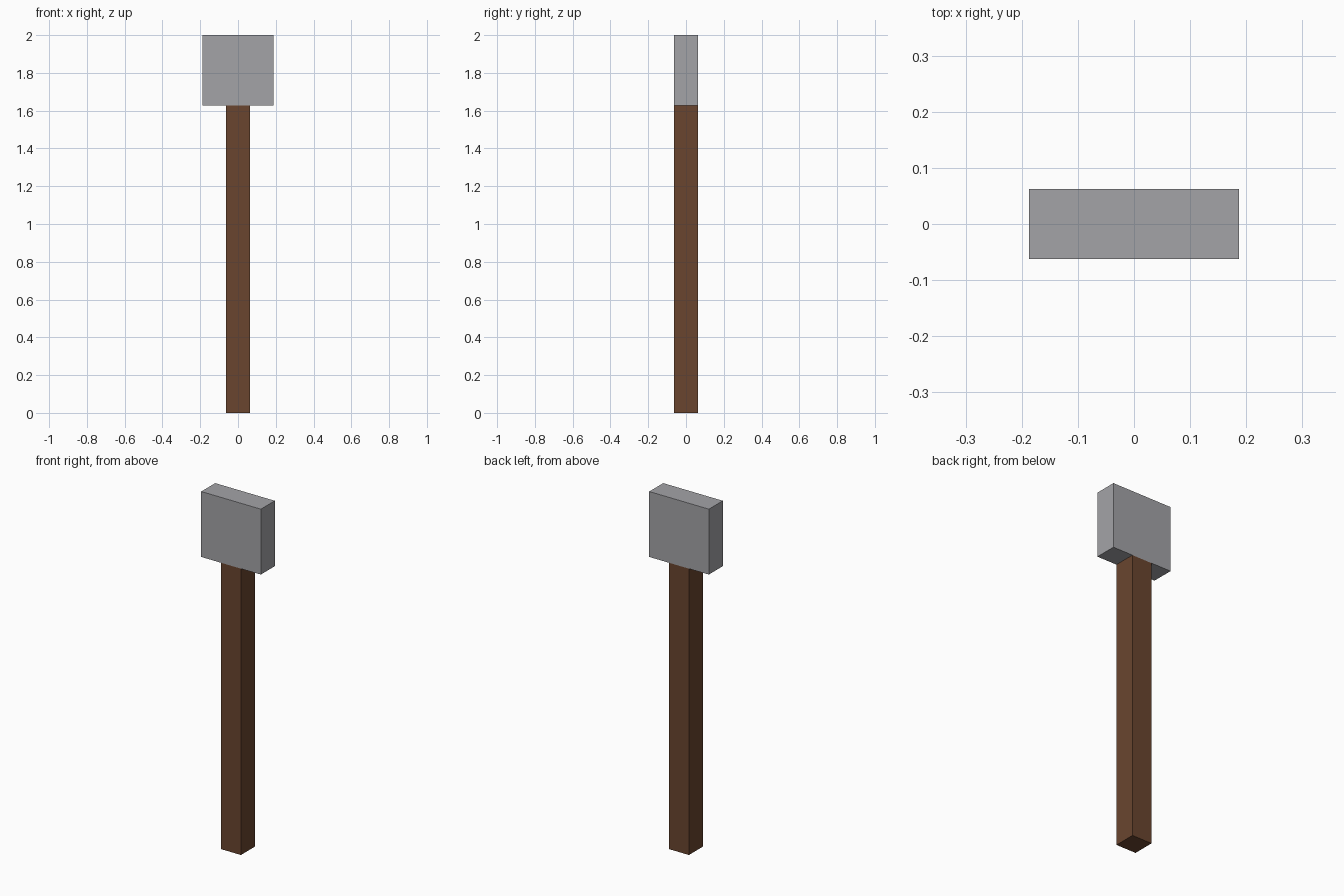
import bpy

if "Cube" in bpy.data.objects:
    bpy.data.objects.remove(bpy.data.objects["Cube"])


def material(name, rgb):
    mat = bpy.data.materials.new(name)
    mat.diffuse_color = (*rgb, 1.0)
    mat.use_nodes = True
    mat.node_tree.nodes["Principled BSDF"].inputs["Base Color"].default_value = mat.diffuse_color
    return mat


def box(name, size, bottom, mat):
    """Box centred on the z axis, standing on the given height."""
    bpy.ops.mesh.primitive_cube_add(size=1, location=(0, 0, bottom + size[2] / 2))
    obj = bpy.context.object
    obj.name = name
    obj.scale = size
    bpy.ops.object.transform_apply(location=False, rotation=False, scale=True)
    obj.data.materials.append(mat)
    return obj


wood = material("brown wood", (0.144, 0.060, 0.028))
stone = material("grey stone", (0.371, 0.371, 0.390))

THICKNESS = 0.125
HANDLE_HEIGHT = 1.628

# Long square handle
box("handle", (THICKNESS, THICKNESS, HANDLE_HEIGHT), 0, wood)

# Flat block head, as thick as the handle
box("head", (0.375, THICKNESS, 2 - HANDLE_HEIGHT), HANDLE_HEIGHT, stone)
